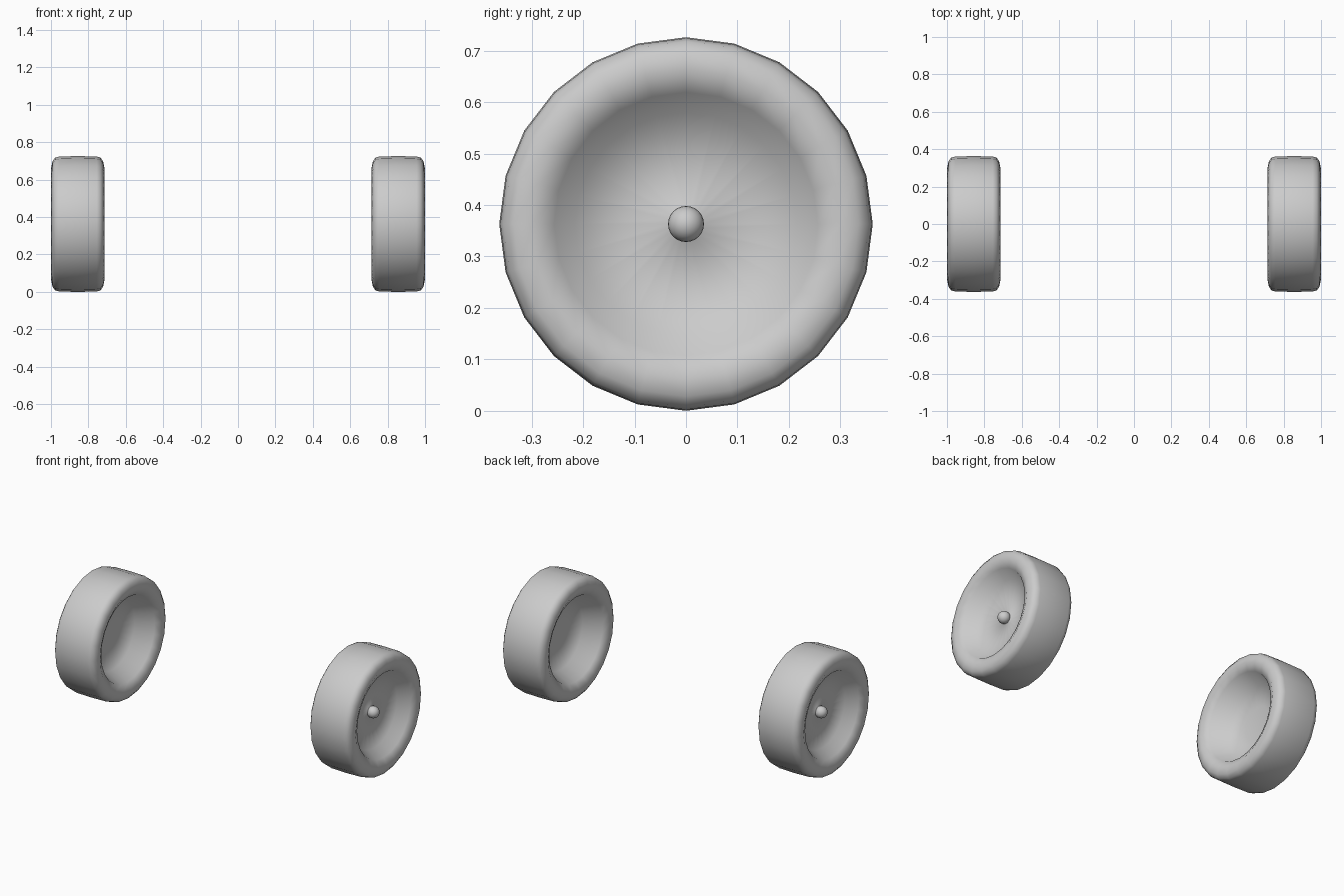
import bpy
import bmesh
import math
from mathutils import Matrix, Vector

cube = bpy.data.objects.get("Cube")
if cube:
    bpy.data.objects.remove(cube, do_unlink=True)

RADIUS = 0.363
HUB_X = 0.907

grey = bpy.data.materials.new("plain grey")
grey.use_nodes = True
colour = (0.6, 0.6, 0.6, 1)
grey.diffuse_color = colour
grey.node_tree.nodes["Principled BSDF"].inputs["Base Color"].default_value = colour

# Wheel cross-section (x, radius), from the outer hub centre round to the inner one
PROFILE = [
    (0.9, 0), (0.897, 0.026), (0.885, 0.034), (0.915, 0.216), (0.978, 0.256),
    (0.999, 0.30), (0.992, 0.335), (0.978, 0.355), (0.955, 0.361), (0.857, RADIUS),
    (0.755, 0.361), (0.735, 0.355), (0.721, 0.335), (0.714, 0.30), (0.738, 0.256),
    (0.84, 0.21), (0.862, 0.1), (0.866, 0),
]


def finish(bm, name):
    bmesh.ops.recalc_face_normals(bm, faces=bm.faces)
    for face in bm.faces:
        face.smooth = True
    mesh = bpy.data.meshes.new(name)
    bm.to_mesh(mesh)
    bm.free()
    mesh.materials.append(grey)
    obj = bpy.data.objects.new(name, mesh)
    bpy.context.collection.objects.link(obj)


def wheel(side, sign):
    # Tyre and dished disc, turned around the axle
    bm = bmesh.new()
    verts = [bm.verts.new((sign * x, 0, RADIUS + r)) for x, r in PROFILE]
    edges = [bm.edges.new(pair) for pair in zip(verts, verts[1:])]
    bmesh.ops.spin(bm, geom=verts + edges, cent=Vector((0, 0, RADIUS)),
                   axis=Vector((1, 0, 0)), angle=math.tau, steps=24)
    bmesh.ops.remove_doubles(bm, verts=bm.verts, dist=0.0005)
    finish(bm, side + "_wheel")

    # Round knob at the middle of the outer face
    bm = bmesh.new()
    place = Matrix.Translation((sign * HUB_X, 0, RADIUS)) @ Matrix.Rotation(math.pi / 2, 4, "Y")
    bmesh.ops.create_uvsphere(bm, u_segments=24, v_segments=12, radius=0.035, matrix=place)
    finish(bm, side + "_hub_knob")


for side, sign in (("left", 1), ("right", -1)):
    wheel(side, sign)
